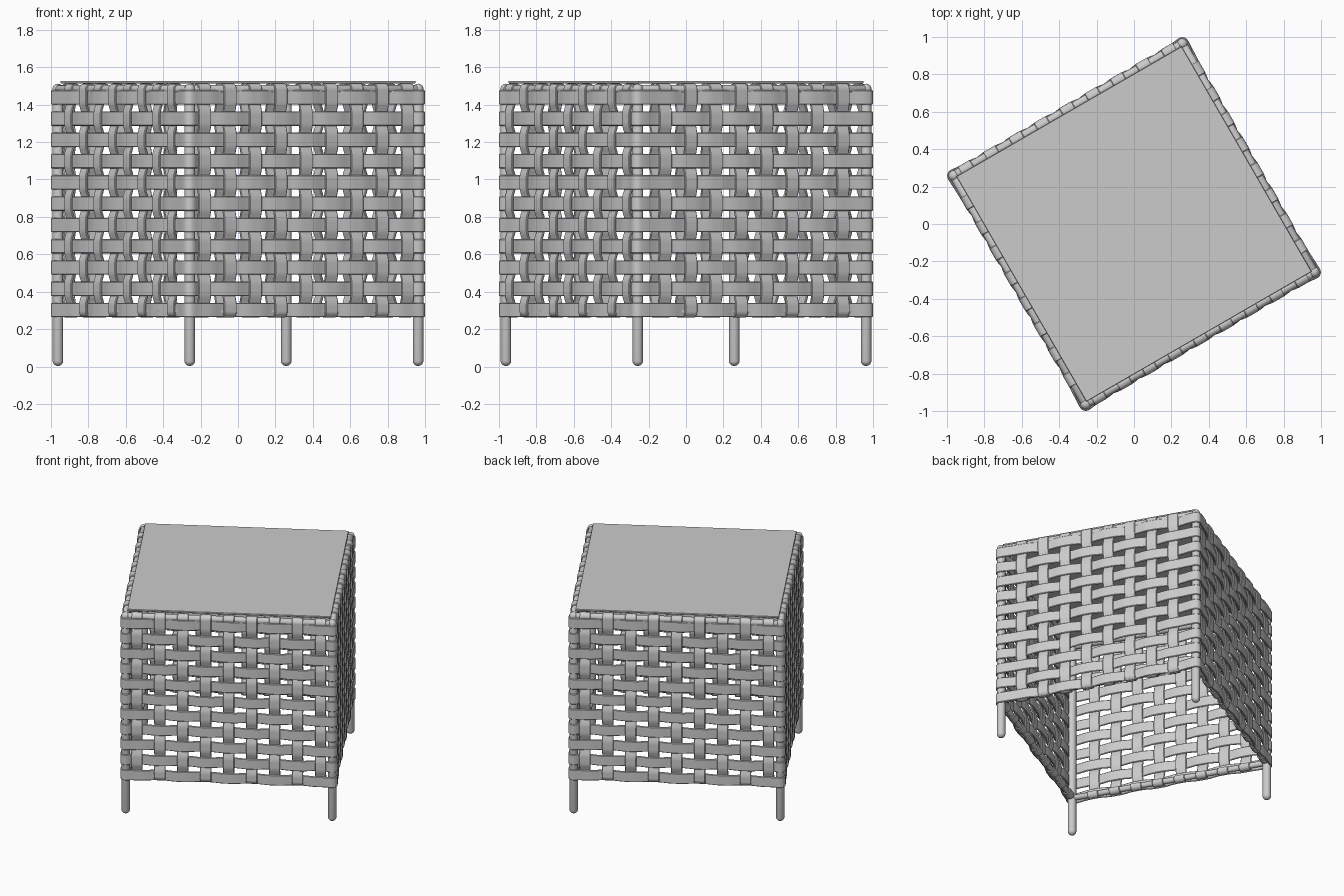
import bpy, bmesh, math
from mathutils import Vector, Matrix

if "Cube" in bpy.data.objects:
    bpy.data.objects.remove(bpy.data.objects["Cube"])

H = 0.705                 # half distance between leg axes
LEG_R, RAIL_R = 0.029, 0.020
Z_BOT, Z_TOP = 0.293, 1.482
MID, AMP = H + 0.018, 0.007
W, T = 0.077, 0.012       # strip width and thickness
ROWS, ROW0, ROW_STEP = 11, 0.302, 0.1137
STEP = 2 * H / 9
TURN = Matrix.Rotation(math.radians(30), 4, 'Z')


def finish(name, bm):
    bmesh.ops.recalc_face_normals(bm, faces=bm.faces)
    bm.transform(TURN)
    me = bpy.data.meshes.new(name)
    bm.to_mesh(me)
    bm.free()
    ob = bpy.data.objects.new(name, me)
    bpy.context.collection.objects.link(ob)
    bpy.context.view_layer.objects.active = ob
    ob.select_set(True)
    bpy.ops.object.shade_smooth_by_angle(angle=math.radians(40))
    ob.select_set(False)
    return ob


def ribbon(bm, pts, axis, closed=False):
    """Sweep a flat strip along pts; its width runs along axis."""
    n, rings = len(pts), []
    for i, p in enumerate(pts):
        a = pts[(i - 1) % n] if closed else pts[max(i - 1, 0)]
        b = pts[(i + 1) % n] if closed else pts[min(i + 1, n - 1)]
        nor = (b - a).normalized().cross(axis)
        rings.append([bm.verts.new(p + axis * u * W / 2 + nor * v * T / 2)
                      for u, v in ((-1, -.4), (-.9, -1), (.9, -1), (1, -.4),
                                   (1, .4), (.9, 1), (-.9, 1), (-1, .4))])
    for i in range(n if closed else n - 1):
        r, q = rings[i], rings[(i + 1) % n]
        for k in range(8):
            bm.faces.new((r[k], r[k - 1], q[k - 1], q[k]))
    if not closed:
        bm.faces.new(rings[0])
        bm.faces.new(rings[-1])


def ease(nodes):
    """Smooth steps through (position, offset) nodes."""
    out = []
    for (s0, d0), (s1, d1) in zip(nodes, nodes[1:]):
        for k in range(4):
            t = k / 4
            out.append((s0 + (s1 - s0) * t, d0 + (d1 - d0) * t * t * (3 - 2 * t)))
    return out + [nodes[-1]]


def strip_positions(face):
    # two opposite faces carry 9 uprights, the other two carry 8
    if face % 2 == 0:
        return [-H + STEP * (j + 0.5) for j in range(9)]
    return [-H + STEP * (j + 1) for j in range(8)]


def side(face):
    return Matrix.Rotation(math.pi / 2 * face, 4, 'Z')


def tube(bm, a, b, r, rounded=False):
    d = b - a
    m = Matrix.Translation((a + b) / 2) @ d.to_track_quat('Z', 'Y').to_matrix().to_4x4()
    ln = d.length / 2
    geo = bmesh.ops.create_uvsphere(bm, u_segments=20, v_segments=11, radius=r)
    flat = 1 if rounded else 0.5
    for v in geo['verts']:
        v.co.z = v.co.z * flat + math.copysign(ln - r * flat, v.co.z)
        v.co = m @ v.co


# Horizontal woven bands, each a closed loop wrapping the four legs
bm = bmesh.new()
for row in range(ROWS):
    z, loop = ROW0 + row * ROW_STEP, []
    for f in range(4):
        nodes = [(-H, H + 0.030)]
        for j, s in enumerate(strip_positions(f)):
            d = MID + (-AMP if (row + j) % 2 else AMP)
            nodes += [(s - 0.028, d), (s + 0.028, d)]
        nodes.append((H, H + 0.030))
        loop += [side(f) @ Vector((s, -d, z)) for s, d in ease(nodes)]
        for k in range(1, 6):
            a = math.radians(-90 + 15 * k)
            loop.append(side(f) @ Vector((H + 0.030 * math.cos(a), -H + 0.030 * math.sin(a), z)))
    ribbon(bm, loop, Vector((0, 0, 1)), True)
finish("horizontal_weave", bm)

# Upright woven strips, curled over the top and bottom rails
bm = bmesh.new()
C = MID + AMP - H         # curl radius
for f in range(4):
    for j, s in enumerate(strip_positions(f)):
        nodes = [(Z_BOT, H + C)]
        for row in range(ROWS):
            z = ROW0 + row * ROW_STEP
            d = MID + (AMP if (row + j) % 2 else -AMP)
            lo = max(z - 0.028, Z_BOT + 0.008)
            nodes += [(lo, d), (min(z + 0.028, Z_TOP - 0.012), d)]
        nodes.append((Z_TOP, H + C))
        arc = [math.radians(22.5 * k) for k in range(1, 10)]
        prof = [(Z_BOT - C * math.sin(a), H + C * math.cos(a)) for a in reversed(arc)]
        prof += ease(nodes)
        prof += [(Z_TOP + C * math.sin(a), H + C * math.cos(a)) for a in arc]
        ribbon(bm, [side(f) @ Vector((s, -d, z)) for z, d in prof],
               side(f) @ Vector((1, 0, 0)))
finish("upright_weave", bm)

# Round legs and the rails joining them
legs, rails = bmesh.new(), bmesh.new()
for f in range(4):
    tube(legs, side(f) @ Vector((H, -H, 0.003)), side(f) @ Vector((H, -H, 1.512)), LEG_R, True)
    for z in (Z_BOT, Z_TOP):
        tube(rails, side(f) @ Vector((-H, -H, z)), side(f) @ Vector((H, -H, z)),
             RAIL_R + (0.004 if z == Z_TOP else 0))
finish("legs", legs)
finish("frame_rails", rails)

# Thin flat table top
bm = bmesh.new()
bmesh.ops.create_cube(bm, size=1, matrix=Matrix.Translation((0, 0, 1.521))
                      @ Matrix.Diagonal((1.39, 1.39, 0.013, 1)))
bmesh.ops.bevel(bm, geom=bm.edges[:], offset=0.002, segments=1, affect='EDGES')
finish("table_top", bm)
